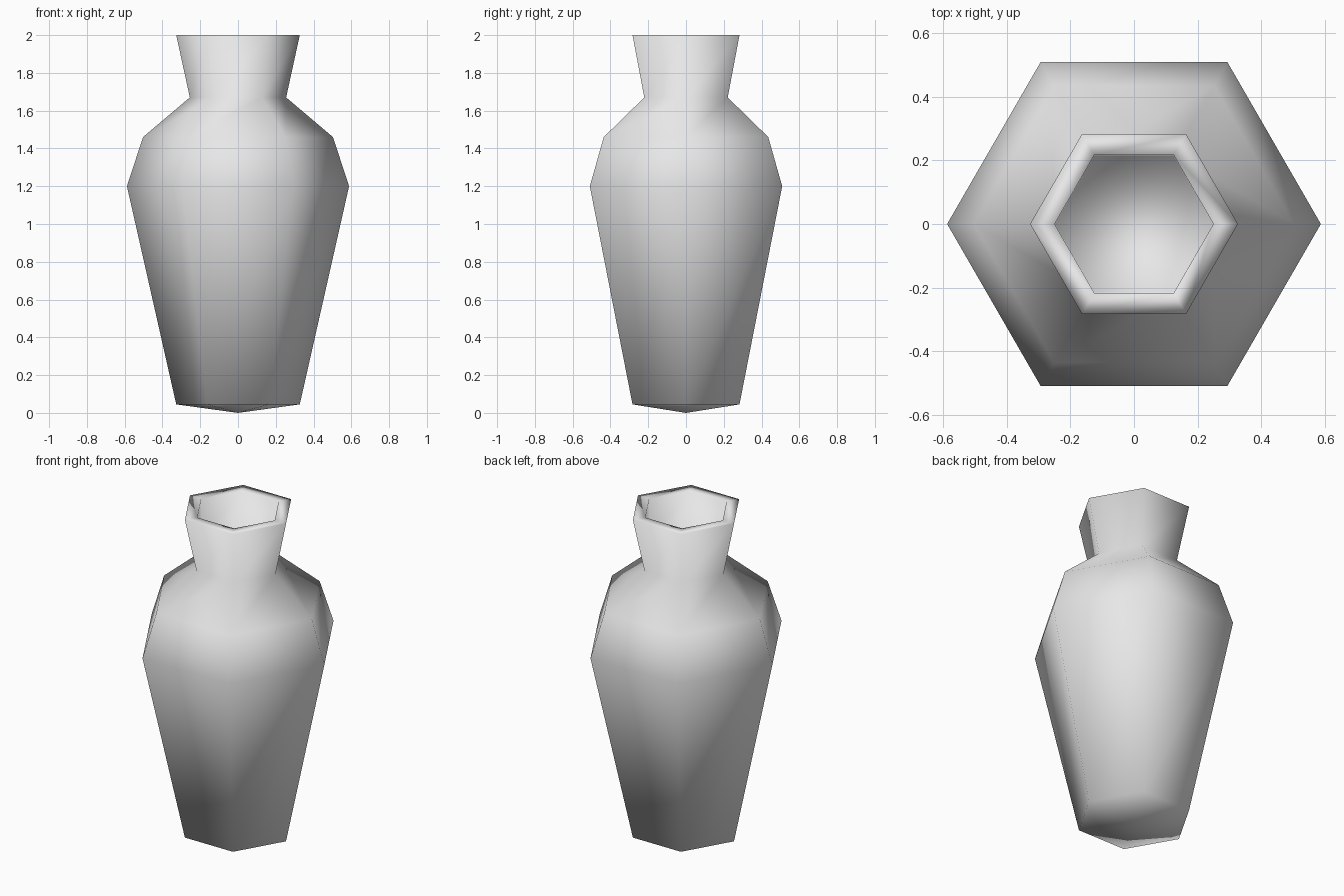
import bpy
import bmesh
from math import cos, sin, tau

SIDES = 6

# Remove the default cube
cube = bpy.data.objects.get("Cube")
if cube:
    bpy.data.objects.remove(cube, do_unlink=True)

# Plain grey clay
clay = bpy.data.materials.new("grey_clay")
clay.use_nodes = True
colour = (0.8, 0.8, 0.8, 1.0)
clay.diffuse_color = colour
clay.node_tree.nodes["Principled BSDF"].inputs["Base Color"].default_value = colour

# Outline (radius, height): foot, belly, shoulder, neck, lip, inner mouth
profile = [
    (0.327, 0.045),
    (0.588, 1.2),
    (0.503, 1.46),
    (0.255, 1.67),
    (0.327, 2.0),
    (0.25, 2.0),
    (0.248, 1.75),
]


def ring(bm, radius, z):
    return [bm.verts.new((radius * cos(tau * i / SIDES),
                          radius * sin(tau * i / SIDES), z))
            for i in range(SIDES)]


bm = bmesh.new()
rings = [ring(bm, r, z) for r, z in profile]

# Walls between neighbouring rings
for low, high in zip(rings, rings[1:]):
    for i in range(SIDES):
        j = (i + 1) % SIDES
        bm.faces.new((low[i], low[j], high[j], high[i]))

# Shallow pointed base
tip = bm.verts.new((0, 0, 0))
for i in range(SIDES):
    bm.faces.new((tip, rings[0][(i + 1) % SIDES], rings[0][i]))

# Floor inside the mouth
bm.faces.new(rings[-1])

bmesh.ops.recalc_face_normals(bm, faces=bm.faces)
for face in bm.faces:
    face.smooth = True

mesh = bpy.data.meshes.new("vase")
bm.to_mesh(mesh)
bm.free()
mesh.materials.append(clay)
vase = bpy.data.objects.new("vase", mesh)
bpy.context.collection.objects.link(vase)
